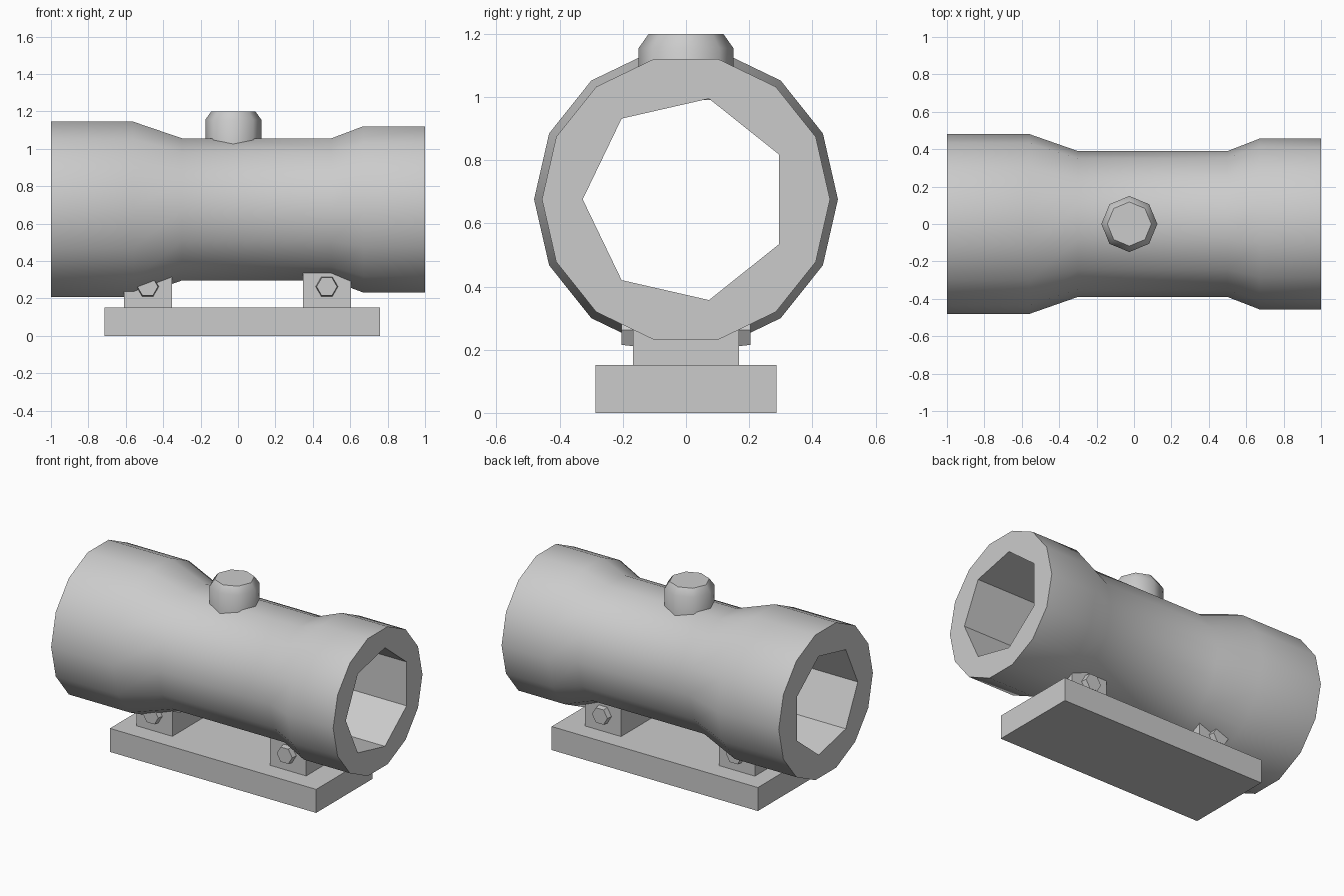
import bpy, bmesh
from math import sin, cos, pi, radians
from mathutils import Matrix

if "Cube" in bpy.data.objects:
    bpy.data.objects.remove(bpy.data.objects["Cube"], do_unlink=True)

GREY = (0.6, 0.6, 0.6, 1)
metal = bpy.data.materials.new("plain_grey")
metal.use_nodes = True
metal.diffuse_color = GREY
metal.node_tree.nodes["Principled BSDF"].inputs["Base Color"].default_value = GREY


def finish(bm, name, smooth_angle=None):
    bmesh.ops.recalc_face_normals(bm, faces=bm.faces[:])
    mesh = bpy.data.meshes.new(name)
    bm.to_mesh(mesh)
    bm.free()
    obj = bpy.data.objects.new(name, mesh)
    bpy.context.collection.objects.link(obj)
    mesh.materials.append(metal)
    if smooth_angle:
        bpy.ops.object.select_all(action='DESELECT')
        obj.select_set(True)
        bpy.context.view_layer.objects.active = obj
        bpy.ops.object.shade_smooth_by_angle(angle=radians(smooth_angle))
    return obj


def box(name, x0, x1, half_y, z0, z1):
    bm = bmesh.new()
    bmesh.ops.create_cube(bm, size=1, matrix=Matrix.Translation(
        ((x0 + x1) / 2, 0, (z0 + z1) / 2)) @ Matrix.Diagonal((x1 - x0, 2 * half_y, z1 - z0, 1)))
    return finish(bm, name)


def skin(bm, rings):
    for a, b in zip(rings, rings[1:]):
        n = len(a)
        for i in range(n):
            bm.faces.new((a[i], a[(i + 1) % n], b[(i + 1) % n], b[i]))


# Flared tube with a seven-sided bore
AXIS_Z = 0.676
SIDES = 14
bm = bmesh.new()


def tube_ring(x, r, n):
    return [bm.verts.new((x, -r * cos(2 * pi * i / n), AXIS_Z + r * sin(2 * pi * i / n)))
            for i in range(n)]


profile = [(-1, 0.481), (-0.56, 0.481), (-0.30, 0.39), (0.5, 0.39), (0.67, 0.456), (1, 0.456)]
outer = [tube_ring(x, r, SIDES) for x, r in profile]
bore = [tube_ring(x, 0.327, SIDES // 2) for x in (-1, 1)]
skin(bm, outer)
skin(bm, bore)
for rim, hole in ((outer[0], bore[0]), (outer[-1], bore[1])):
    for k in range(len(hole)):
        bm.faces.new((hole[k], rim[2 * k], rim[2 * k + 1], rim[(2 * k + 2) % SIDES],
                      hole[(k + 1) % len(hole)]))
finish(bm, "tube", 30)

# Scalloped knob with a sloped shoulder
bm = bmesh.new()
rings = []
for z, r in ((0.99, 0.15), (1.155, 0.15), (1.2, 0.118)):
    ring = []
    for i in range(16):
        rr = r * (0.921 if i % 2 else 1)
        a = pi * i / 8
        ring.append(bm.verts.new((-0.025 + rr * cos(a), rr * sin(a), z)))
    rings.append(ring)
skin(bm, rings)
bm.faces.new(rings[0])
bm.faces.new(rings[-1])
finish(bm, "top_knob", 50)

# Base plate and the two brackets holding the tube
box("base_plate", -0.715, 0.76, 0.287, 0, 0.152)
box("left_end_bracket", 0.347, 0.605, 0.168, 0.15, 0.335)
box("right_end_bracket", -0.61, -0.352, 0.168, 0.15, 0.335)

# Hexagonal bolt heads on both faces of each bracket
for end, x in (("left", 0.475), ("right", -0.483)):
    for face, side in (("front", -1), ("back", 1)):
        bm = bmesh.new()
        turn = Matrix.Rotation(-side * pi / 2, 4, 'X') @ Matrix.Rotation(pi / 2, 4, 'Z')
        bmesh.ops.create_cone(bm, cap_ends=True, segments=6, radius1=0.061, radius2=0.055,
                              depth=0.045,
                              matrix=Matrix.Translation((x, side * 0.181, 0.263)) @ turn)
        finish(bm, f"{end}_{face}_bolt")
